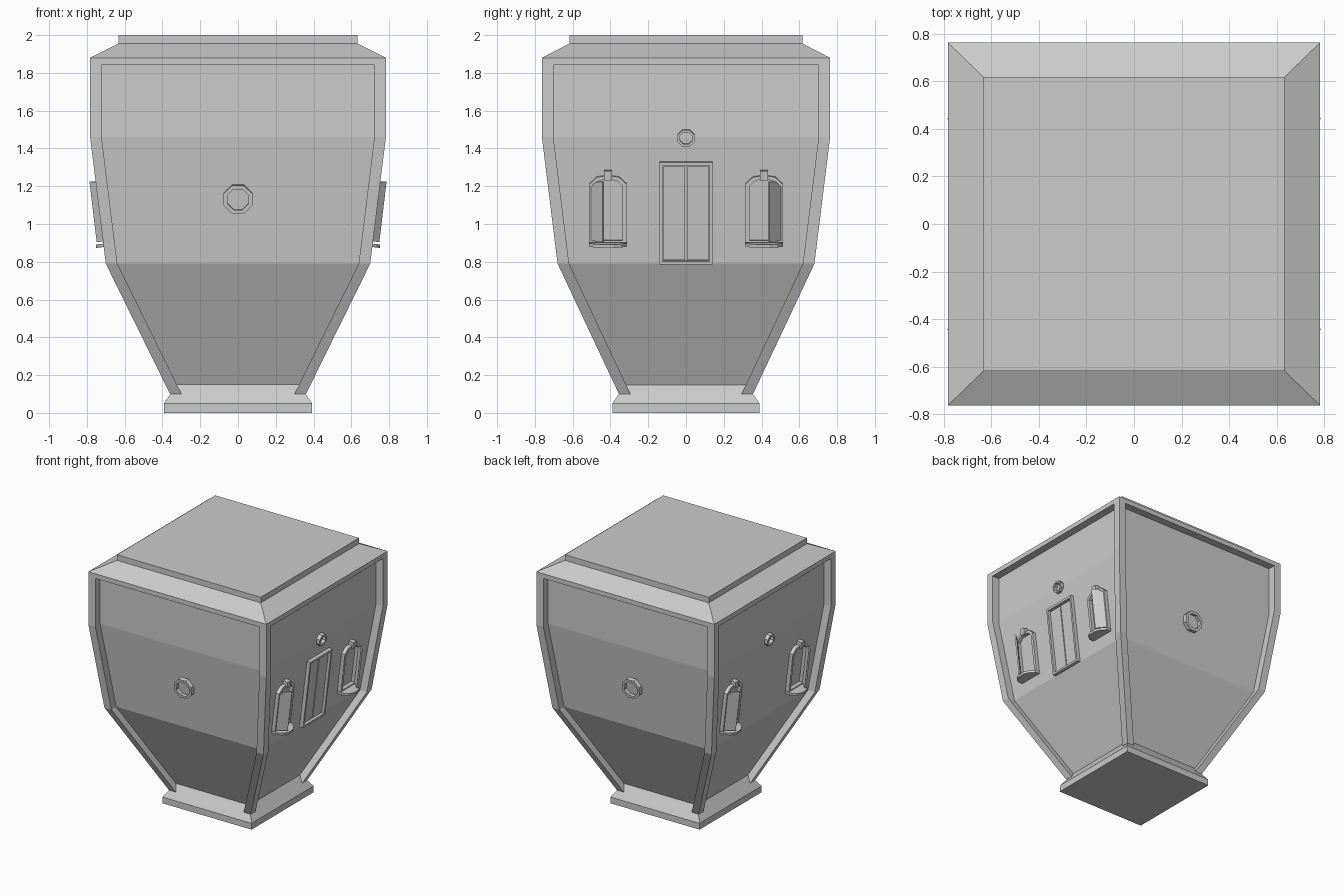
import bpy, bmesh, math
from mathutils import Matrix, Vector

if "Cube" in bpy.data.objects:
    bpy.data.objects.remove(bpy.data.objects["Cube"])

TILT = math.atan(0.08 / 0.67)
S, C = math.sin(TILT), math.cos(TILT)


def loft(name, rings, mat=Matrix(), closed=False):
    """Skin matching loops; cap the ends, or join last to first when closed."""
    bm = bmesh.new()
    loops = [[bm.verts.new(mat @ Vector(p)) for p in r] for r in rings]
    n = len(loops[0])
    pairs = list(zip(loops, loops[1:])) + ([(loops[-1], loops[0])] if closed else [])
    for a, b in pairs:
        for i in range(n):
            bm.faces.new((a[i], a[(i + 1) % n], b[(i + 1) % n], b[i]))
    if not closed:
        bm.faces.new(loops[0])
        bm.faces.new(loops[-1])
    bmesh.ops.recalc_face_normals(bm, faces=bm.faces)
    me = bpy.data.meshes.new(name)
    bm.to_mesh(me)
    bm.free()
    ob = bpy.data.objects.new(name, me)
    bpy.context.collection.objects.link(ob)
    return ob


def rect(x0, x1, y0, y1, z):
    return [(x0, y0, z), (x1, y0, z), (x1, y1, z), (x0, y1, z)]


def square_stack(name, levels):
    return loft(name, [rect(-x, x, -y, y, z) for x, y, z in levels])


def wall(angle, dist):
    """Local frame on a sloping wall: u sideways, v up the slope, w outwards."""
    m = Matrix(((0, S, C, dist), (1, 0, 0, 0), (0, C, -S, 0.79), (0, 0, 0, 1)))
    return Matrix.Rotation(math.radians(angle), 4, 'Z') @ m


def h(z):
    return (z - 0.79) / C


def prism(name, pts, w0, w1, mat):
    return loft(name, [[(u, v, w) for u, v in pts] for w in (w0, w1)], mat)


def frame(name, outer, inner, w0, w1, mat):
    rings = [[(u, v, w) for u, v in p]
             for p, w in ((outer, w0), (outer, w1), (inner, w1), (inner, w0))]
    return loft(name, rings, mat, closed=True)


def octagon(r, v):
    return [(r * math.cos((k + .5) * math.pi / 4), v + r * math.sin((k + .5) * math.pi / 4))
            for k in range(8)]


def box2(u0, u1, z0, z1):
    return [(u0, h(z0)), (u1, h(z0)), (u1, h(z1)), (u0, h(z1))]


def arch(u, hw, z0, z1, rise):
    pts = [(-hw, z0), (hw, z0), (hw, z1), (hw * .6, z1 + rise * .8), (0, z1 + rise),
           (-hw * .6, z1 + rise * .8), (-hw, z1)]
    return [(u + a, h(z)) for a, z in pts]


# pedestal, recessed core and roof
square_stack("pedestal", [(.393, .39, 0), (.393, .39, .05), (.322, .32, .15)])
square_stack("core", [(.30, .295, .10), (.325, .32, .15), (.64, .62, .79),
                      (.722, .702, 1.46), (.722, .702, 1.86)])
square_stack("roof", [(.783, .763, 1.843), (.783, .763, 1.88),
                      (.633, .618, 1.955), (.633, .618, 2.0)])

# corner posts
for sx in (-1, 1):
    for sy in (-1, 1):
        loft("corner_post", [rect(sx * (x - .061), sx * x, sy * (y - .061), sy * y, z)
                             for x, y, z in ((.36, .355, .10), (.70, .68, .79),
                                             (.783, .763, 1.46), (.783, .763, 1.86))])

# large round windows on front and back
for ang in (-90, 90):
    m = wall(ang, .62)
    frame("round_window", octagon(.082, h(1.133)), octagon(.06, h(1.133)), -.01, .035, m)
    prism("round_pane", octagon(.062, h(1.133)), -.01, .008, m)

# side walls: small round window plus two arched windows with half-open shutters
for ang in (0, 180):
    m = wall(ang, .64)
    frame("small_round_window", octagon(.048, h(1.457)), octagon(.034, h(1.457)), -.01, .03, m)
    for s in (-1, 1):
        u = s * .413
        frame("window_frame", arch(u, .098, .905, 1.215, .045),
              arch(u, .076, .915, 1.205, .035), -.01, .03, m)
        prism("keystone", box2(u - .02, u + .02, 1.235, 1.285), -.01, .042, m)
        # rounded sill
        plan = [(-.1, -.01), (-.1, .04), (-.07, .08), (-.03, .1),
                (.03, .1), (.07, .08), (.1, .04), (.1, -.01)]
        loft("window_sill", [[(u + a, h(z), w) for a, w in plan] for z in (.885, .903)], m)
        # shutter hinged on the outer edge
        hinge, tip = Vector((u + s * .096, 0, .022)), Vector((u + s * .03, 0, .094))
        thick = Vector((-s * .008, 0, -.008))
        edge = [(0, .915), (1, .915), (1, 1.235), (.5, 1.23), (0, 1.195)]
        side = [hinge.lerp(tip, t) + Vector((0, h(z), 0)) for t, z in edge]
        loft("shutter", [side, [p + thick for p in side]], m)

# double door on the right wall
m = wall(0, .64)
frame("door_frame", box2(-.14, .14, .79, 1.33), box2(-.124, .124, .806, 1.312), -.01, .03, m)
for s in (-1, 1):
    prism("door_leaf", box2(s * .004, s * .118, .81, 1.305), -.01, .012, m)
